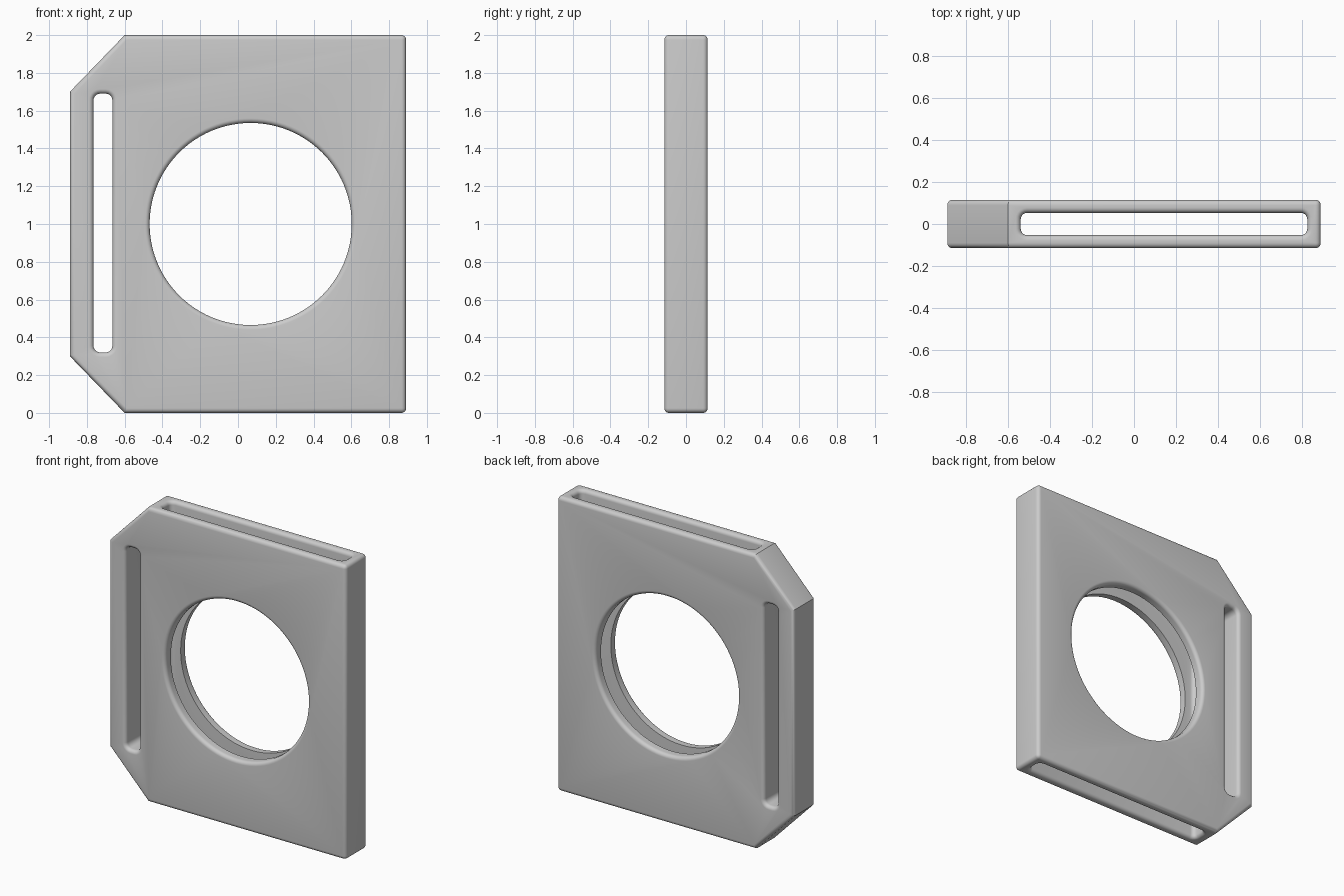
import bpy, bmesh, math
from mathutils import Vector

cube = bpy.data.objects.get("Cube")
if cube:
    bpy.data.objects.remove(cube, do_unlink=True)

grey = bpy.data.materials.new("plain grey")
grey.use_nodes = True
grey.diffuse_color = (0.6, 0.6, 0.6, 1)
grey.node_tree.nodes["Principled BSDF"].inputs["Base Color"].default_value = (0.6, 0.6, 0.6, 1)

HALF_DEPTH = 0.115
FILLET = 0.025


def loft(name, rings):
    """Closed solid through a list of matching point rings."""
    bm = bmesh.new()
    rows = [[bm.verts.new(p) for p in ring] for ring in rings]
    n = len(rows[0])
    for a, b in zip(rows, rows[1:]):
        for i in range(n):
            j = (i + 1) % n
            bm.faces.new((a[i], a[j], b[j], b[i]))
    bm.faces.new(rows[0])
    bm.faces.new(rows[-1])
    bmesh.ops.recalc_face_normals(bm, faces=bm.faces)
    mesh = bpy.data.meshes.new(name)
    bm.to_mesh(mesh)
    bm.free()
    mesh.materials.append(grey)
    obj = bpy.data.objects.new(name, mesh)
    bpy.context.collection.objects.link(obj)
    return obj


def rounded_rect(hw, hh, r, steps):
    """Rounded rectangle outline; a circle when hw = hh = r."""
    pts = []
    for q, (sx, sy) in enumerate(((1, 1), (-1, 1), (-1, -1), (1, -1))):
        for i in range(steps):
            a = (q + i / (steps if hw == r else steps - 1)) * math.pi / 2
            pts.append((sx * (hw - r) + r * math.cos(a), sy * (hh - r) + r * math.sin(a)))
    return pts


def flared_cutter(name, centre, u, v, w, hw, hh, r, half, steps=6):
    """Through cutter along w whose mouths flare into a rounded lip."""
    arc = [i * math.pi / 12 for i in range(7)]
    lip = [(half - FILLET * (1 - math.sin(a)), FILLET * (1 - math.cos(a))) for a in arc]
    lip.append((half + 0.05, FILLET))
    profile = [(-d, o) for d, o in reversed(lip)] + lip
    centre, u, v, w = map(Vector, (centre, u, v, w))
    rings = [[centre + u * a + v * b + w * d
              for a, b in rounded_rect(hw + o, hh + o, r + o, steps)] for d, o in profile]
    return loft(name, rings)


# Plate with two clipped corners and softened edges
outline = [(-0.89, 0.3), (-0.6, 0), (0.89, 0), (0.89, 2), (-0.6, 2), (-0.89, 1.7)]
plate = loft("plate", [[(x, y, z) for x, z in outline] for y in (-HALF_DEPTH, HALF_DEPTH)])
bevel = plate.modifiers.new("soft edges", 'BEVEL')
bevel.width = FILLET
bevel.segments = 5
bevel.limit_method = 'ANGLE'
bevel.angle_limit = math.radians(50)

# Round opening, strap slot and full-height pocket between the two skins
X, Y, Z = (1, 0, 0), (0, 1, 0), (0, 0, 1)
cutters = [
    flared_cutter("round_opening_cutter", (0.067, 0, 1), X, Z, Y, 0.535, 0.535, 0.535, HALF_DEPTH, 24),
    flared_cutter("strap_slot_cutter", (-0.715, 0, 1.005), X, Z, Y, 0.05, 0.685, 0.035, HALF_DEPTH),
    flared_cutter("pocket_cutter", (0.143, 0, 1), X, Y, Z, 0.683, 0.053, 0.03, 1.0),
]
for cutter in cutters:
    cutter.hide_render = True
    cut = plate.modifiers.new(cutter.name, 'BOOLEAN')
    cut.operation = 'DIFFERENCE'
    cut.solver = 'EXACT'
    cut.object = cutter

# Apply the cuts and drop the helpers
bpy.context.view_layer.update()
result = bpy.data.meshes.new_from_object(plate.evaluated_get(bpy.context.evaluated_depsgraph_get()))
plate.modifiers.clear()
plate.data = result
for cutter in cutters:
    bpy.data.objects.remove(cutter, do_unlink=True)

bpy.ops.object.select_all(action='DESELECT')
plate.select_set(True)
bpy.context.view_layer.objects.active = plate
bpy.ops.object.shade_smooth_by_angle(angle=math.radians(30))
